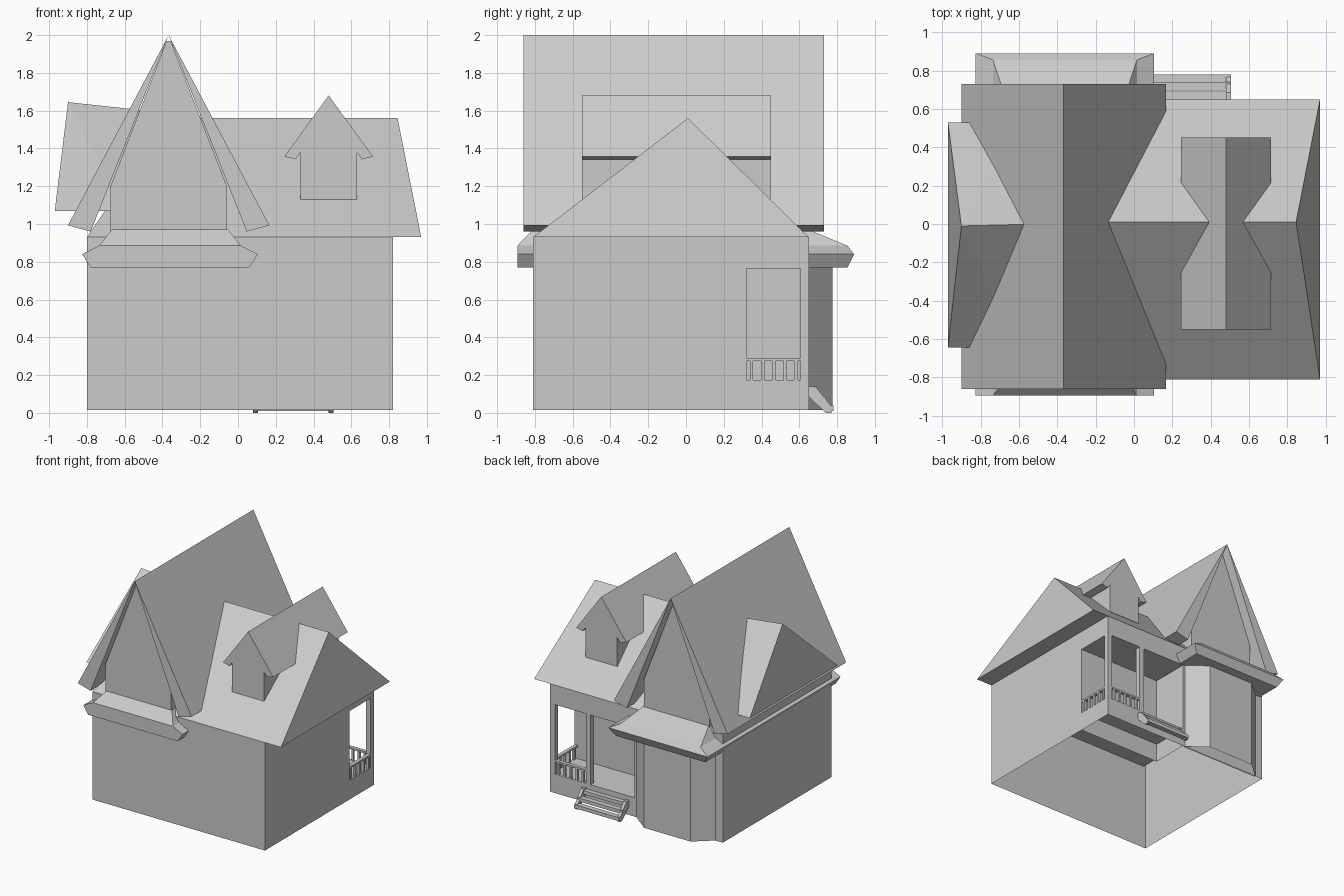
import bpy, bmesh

if "Cube" in bpy.data.objects:
    bpy.data.objects.remove(bpy.data.objects["Cube"])


def finish(name, bm, open_bottom=False):
    bmesh.ops.recalc_face_normals(bm, faces=bm.faces)
    if open_bottom:
        low = min(v.co.z for v in bm.verts) + 1e-4
        faces = [f for f in bm.faces if all(v.co.z < low for v in f.verts)]
        bmesh.ops.delete(bm, geom=faces, context='FACES_ONLY')
    me = bpy.data.meshes.new(name)
    bm.to_mesh(me)
    bm.free()
    ob = bpy.data.objects.new(name, me)
    bpy.context.collection.objects.link(ob)
    return ob


def loft(name, rings, open_bottom=False):
    bm = bmesh.new()
    loops = [[bm.verts.new(p) for p in r] for r in rings]
    n = len(loops[0])
    for a, b in zip(loops, loops[1:]):
        for i in range(n):
            j = (i + 1) % n
            bm.faces.new((a[i], a[j], b[j], b[i]))
    bm.faces.new(loops[0])
    bm.faces.new(loops[-1])
    return finish(name, bm, open_bottom)


def prism(name, pts, axis, lo, hi, open_bottom=False):
    put = {'x': lambda p, t: (t, p[0], p[1]),
           'y': lambda p, t: (p[0], t, p[1]),
           'z': lambda p, t: (p[0], p[1], t)}[axis]
    return loft(name, [[put(p, t) for p in pts] for t in (lo, hi)], open_bottom)


def box(name, x0, x1, y0, y1, z0, z1, open_bottom=False):
    return prism(name, [(x0, y0), (x1, y0), (x1, y1), (x0, y1)], 'z', z0, z1, open_bottom)


def hull(name, pts):
    bm = bmesh.new()
    for p in pts:
        bm.verts.new(p)
    bmesh.ops.convex_hull(bm, input=bm.verts)
    bmesh.ops.dissolve_limit(bm, angle_limit=0.01, verts=bm.verts, edges=bm.edges)
    return finish(name, bm)


def mirrored(pts, cx):
    return pts + [(2 * cx - x, z) for x, z in reversed(pts)]


L, R, F, B, G = -0.80, 0.82, -0.81, 0.65, 0.015   # body limits and ground level
PX, PY, FLOOR, CEIL = 0.03, 0.32, 0.175, 0.765     # porch recess

# House body, L-shaped around the porch
prism("house_body", [(L, F), (R, F), (R, PY), (PX, PY), (PX, B), (L, B)],
      'z', G, 0.93, True)
box("porch_base", PX, R, PY, B, G, FLOOR, True)
box("porch_lintel", PX, R, PY, B, CEIL, 0.93)

# Rear bay with angled sides
prism("rear_bay", [(0.01, 0.64), (0.01, B), (-0.15, 0.775), (-0.585, 0.775),
                   (-0.73, B), (-0.73, 0.64)], 'z', G, 0.80, True)

# Porch posts and railings
W = 0.045
box("corner_post", R - W, R, B - W, B, FLOOR, CEIL)
box("middle_post", 0.44, 0.44 + W, B - W, B, FLOOR, CEIL)
box("side_rail", R - 0.03, R, PY, B - W, 0.275, 0.29)
box("back_rail", 0.485, R - W, B - 0.03, B, 0.275, 0.29)
for i in range(5):
    y = 0.347 + i * 0.059
    box("side_baluster", R - 0.02, R, y - 0.009, y + 0.009, FLOOR, 0.275)
    x = 0.515 + i * 0.058
    box("back_baluster", x - 0.009, x + 0.009, B - 0.02, B, FLOOR, 0.275)

# Porch steps between two sloping stringers
for x in (0.08, 0.48):
    prism("step_stringer", [(0.645, 0.14), (0.685, 0.14), (0.77, 0.035), (0.77, 0.0),
                            (0.74, 0.0), (0.645, 0.09)], 'x', x, x + 0.025)
for y0, z1 in ((0.645, 0.13), (0.695, 0.085), (0.735, 0.04)):
    box("step_tread", 0.08, 0.505, y0, y0 + 0.045, z1 - 0.03, z1)

# Main roof, slightly hipped on the right
hull("main_roof", [(L, F, 0.93), (0.97, F, 0.93), (0.97, B, 0.93), (L, B, 0.93),
                   (0.845, 0.01, 1.56), (-0.37, 0.01, 1.56)])

# Tall cross gable: tapered roof slabs over a gable wall
C = -0.367
for s in (-1, 1):
    prism("gable_roof_slab", [(C, 2.0), (C + s * 0.533, 0.993), (C + s * 0.413, 0.96)],
          'y', -0.86, 0.73)
prism("gable_wall", mirrored([(C - 0.01, 1.97), (C - 0.308, 1.2), (C - 0.308, 0.90)], C),
      'y', F, B)

# Flared skirt below the gable
rings = []
for hw, y0, y1, z in ((0.42, -0.893, 0.855, 0.77), (0.465, -0.893, 0.89, 0.84),
                      (0.375, -0.893, 0.855, 0.885), (0.308, -0.81, 0.65, 0.97)):
    c = -0.36
    rings.append([(c - hw, y0, z), (c + hw, y0, z), (c + hw, y1, z), (c - hw, y1, z)])
loft("gable_skirt", rings)

# Left side dormer, hipped outward
hull("left_dormer", [(-0.97, -0.645, 1.07), (-0.97, 0.53, 1.07), (-0.90, -0.01, 1.645),
                     (-0.60, -0.645, 1.07), (-0.60, 0.53, 1.07), (-0.50, 0.0, 1.602)])

# Right dormer running through the main roof
prism("right_dormer", mirrored([(0.4805, 1.68), (0.715, 1.357), (0.655, 1.342),
                                (0.63, 1.378), (0.63, 1.13)], 0.48), 'y', -0.55, 0.45)
